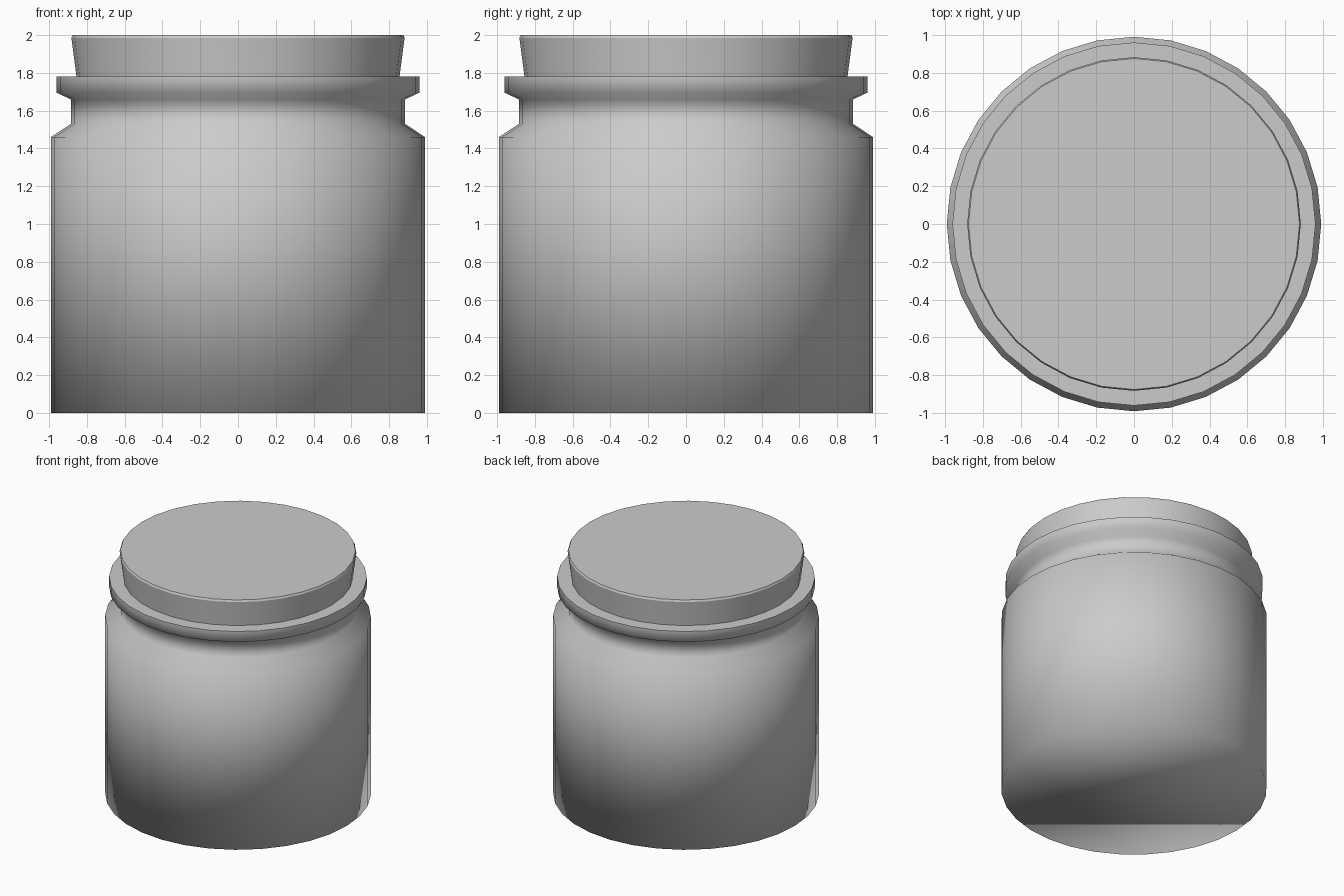
import bpy, bmesh, math

if "Cube" in bpy.data.objects:
    bpy.data.objects.remove(bpy.data.objects["Cube"])

SIDES = 32


def lathe(name, profile, sharp_rings):
    """Spin (radius, z) points around z, cap both ends, crease chosen rings."""
    bm = bmesh.new()
    rings = []
    for r, z in profile:
        rings.append([bm.verts.new((r * math.cos(2 * math.pi * i / SIDES),
                                    r * math.sin(2 * math.pi * i / SIDES), z))
                      for i in range(SIDES)])
    for low, high in zip(rings, rings[1:]):
        for i in range(SIDES):
            j = (i + 1) % SIDES
            bm.faces.new((low[i], low[j], high[j], high[i]))
    bm.faces.new(rings[0][::-1])
    bm.faces.new(rings[-1])
    for face in bm.faces:
        face.smooth = True
    for k in sharp_rings:
        for i in range(SIDES):
            bm.edges.get((rings[k][i], rings[k][(i + 1) % SIDES])).smooth = False
    bmesh.ops.recalc_face_normals(bm, faces=bm.faces)
    mesh = bpy.data.meshes.new(name)
    bm.to_mesh(mesh)
    bm.free()
    obj = bpy.data.objects.new(name, mesh)
    bpy.context.collection.objects.link(obj)
    return obj


# Jar: straight body, soft shoulder, narrow neck, flared lip, hollow inside
lathe("jar_body", [(0.99, 0), (0.99, 1.46), (0.885, 1.53), (0.885, 1.66),
                   (0.96, 1.695), (0.96, 1.78), (0.84, 1.78), (0.84, 1.5),
                   (0.93, 1.42), (0.93, 0.06)],
      sharp_rings=[5, 6, 9])

# Stopper lid: slightly flared, with a tiny bevel on the top edge
lathe("stopper_lid", [(0.835, 1.62), (0.855, 1.78), (0.882, 1.985), (0.875, 2.0)],
      sharp_rings=[0, 2, 3])
